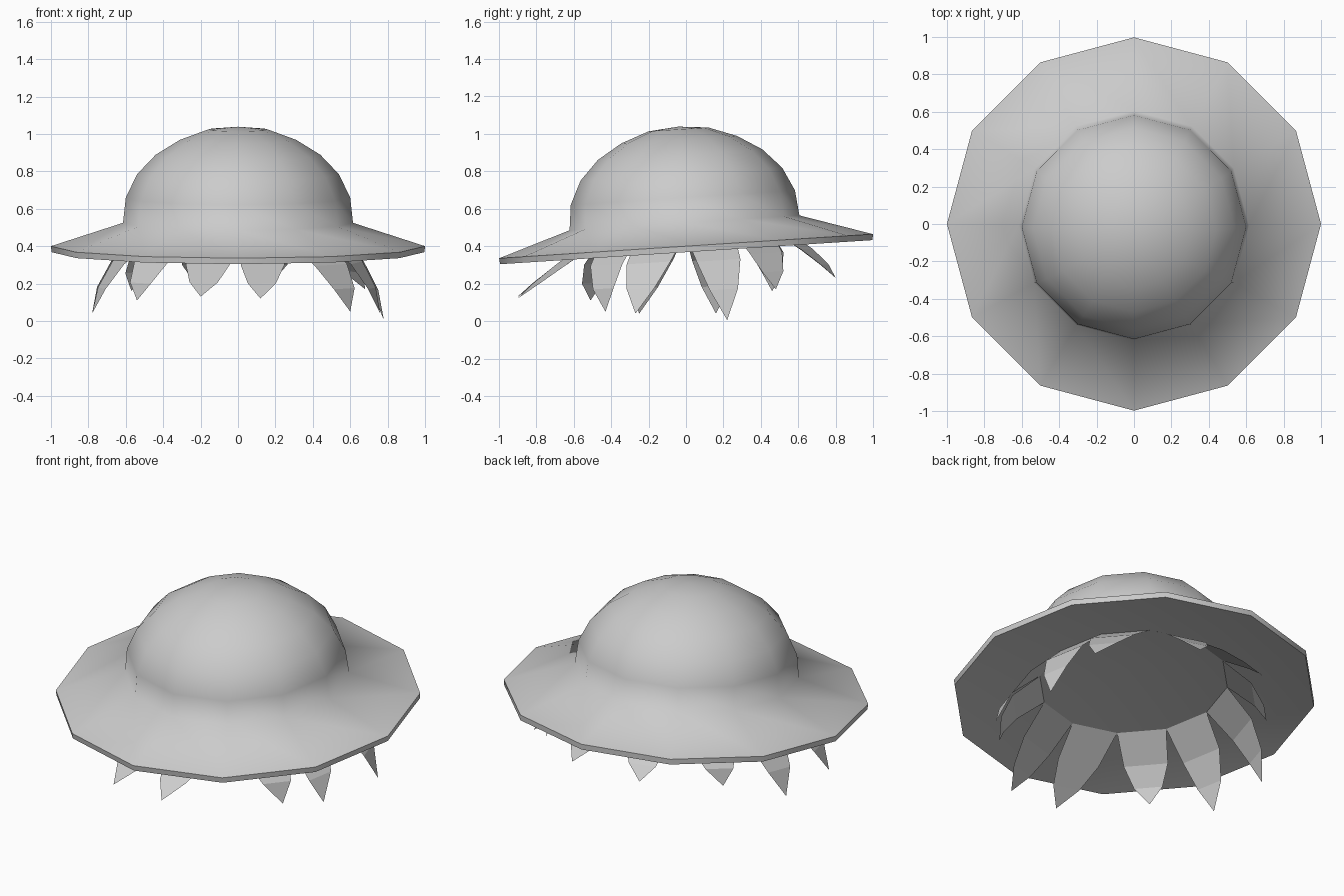
import bpy, bmesh, math
from mathutils import Vector, Matrix

cube = bpy.data.objects.get("Cube")
if cube:
    bpy.data.objects.remove(cube, do_unlink=True)

SIDES = 12
TILT = math.radians(3.7)
PIVOT = Vector((0, 0, 0.4))
tilt = Matrix.Translation(PIVOT) @ Matrix.Rotation(TILT, 4, 'X') @ Matrix.Translation(-PIVOT)

grey = bpy.data.materials.new("plain_grey")
grey.use_nodes = True
grey.diffuse_color = (0.6, 0.6, 0.6, 1)
grey.node_tree.nodes["Principled BSDF"].inputs["Base Color"].default_value = (0.6, 0.6, 0.6, 1)


def finish(bm, name):
    mesh = bpy.data.meshes.new(name)
    bm.to_mesh(mesh)
    bm.free()
    mesh.materials.append(grey)
    obj = bpy.data.objects.new(name, mesh)
    bpy.context.collection.objects.link(obj)
    return obj


def polar(r, angle, z):
    return Vector((r * math.cos(angle), r * math.sin(angle), z))


def lathe(name, profile):
    """Turn a closed profile of (radius, height) points; radius 0 makes a pole."""
    bm = bmesh.new()
    rings = []
    for r, z in profile:
        count = SIDES if r > 0 else 1
        rings.append([bm.verts.new(tilt @ polar(r, math.tau * i / SIDES, z)) for i in range(count)])
    for a, b in zip(rings, rings[1:]):
        for i in range(SIDES):
            j = (i + 1) % SIDES
            quad = [a[i % len(a)], a[j % len(a)], b[j % len(b)], b[i % len(b)]]
            bm.faces.new(list(dict.fromkeys(quad)))
    bmesh.ops.recalc_face_normals(bm, faces=bm.faces)
    obj = finish(bm, name)
    bpy.ops.object.select_all(action='DESELECT')
    obj.select_set(True)
    bpy.context.view_layer.objects.active = obj
    bpy.ops.object.shade_smooth_by_angle(angle=math.radians(70))
    return obj


# Hat: domed crown, sloping brim, thin rim and hollow cone underneath
lathe("hat", [(0, 1.04), (0.16, 1.025), (0.31, 0.97), (0.44, 0.89), (0.54, 0.785),
              (0.6, 0.66), (0.615, 0.525), (1, 0.4), (0.997, 0.368), (0, 0.56)])

# Hair: one curved, tapering lock hanging from each side of the crown
tips = [(0.78, 0.22, 0.005), (0.68, 0.48, 0.17), (0.2, 0.8, 0.23), (-0.25, 0.8, 0.23),
        (-0.57, 0.46, 0.16), (-0.78, 0.16, 0.04), (-0.78, -0.25, 0.04), (-0.54, -0.51, 0.11),
        (-0.2, -0.9, 0.13), (0.12, -0.9, 0.12), (0.6, -0.43, 0.05), (0.76, -0.27, 0.04)]


def hair_lock(index, tip):
    a0, a1 = (math.tau * k / SIDES for k in (index, index + 1))
    left, right = (tilt @ polar(0.52, a, 0.46) for a in (a0, a1))
    root, half, tip = (left + right) / 2, (right - left) / 2, Vector(tip)
    bend = root.normalized() + tip.normalized()
    bend.z = 0
    bend = bend.normalized() * 0.74
    bend.z = 0.31 + 0.065 * bend.y
    bm = bmesh.new()
    rows = []
    for t, width in ((0, 1), (0.4, 0.9), (0.72, 0.58)):
        mid = root * (1 - t) ** 2 + bend * 2 * t * (1 - t) + tip * t * t
        rows.append([bm.verts.new(mid - half * width), bm.verts.new(mid + half * width)])
    for a, b in zip(rows, rows[1:]):
        bm.faces.new((a[0], b[0], b[1], a[1]))
    bm.faces.new((rows[-1][0], bm.verts.new(tip), rows[-1][1]))
    bmesh.ops.triangulate(bm, faces=bm.faces)
    finish(bm, f"hair_lock_{index + 1}")


for index, tip in enumerate(tips):
    hair_lock(index, tip)
